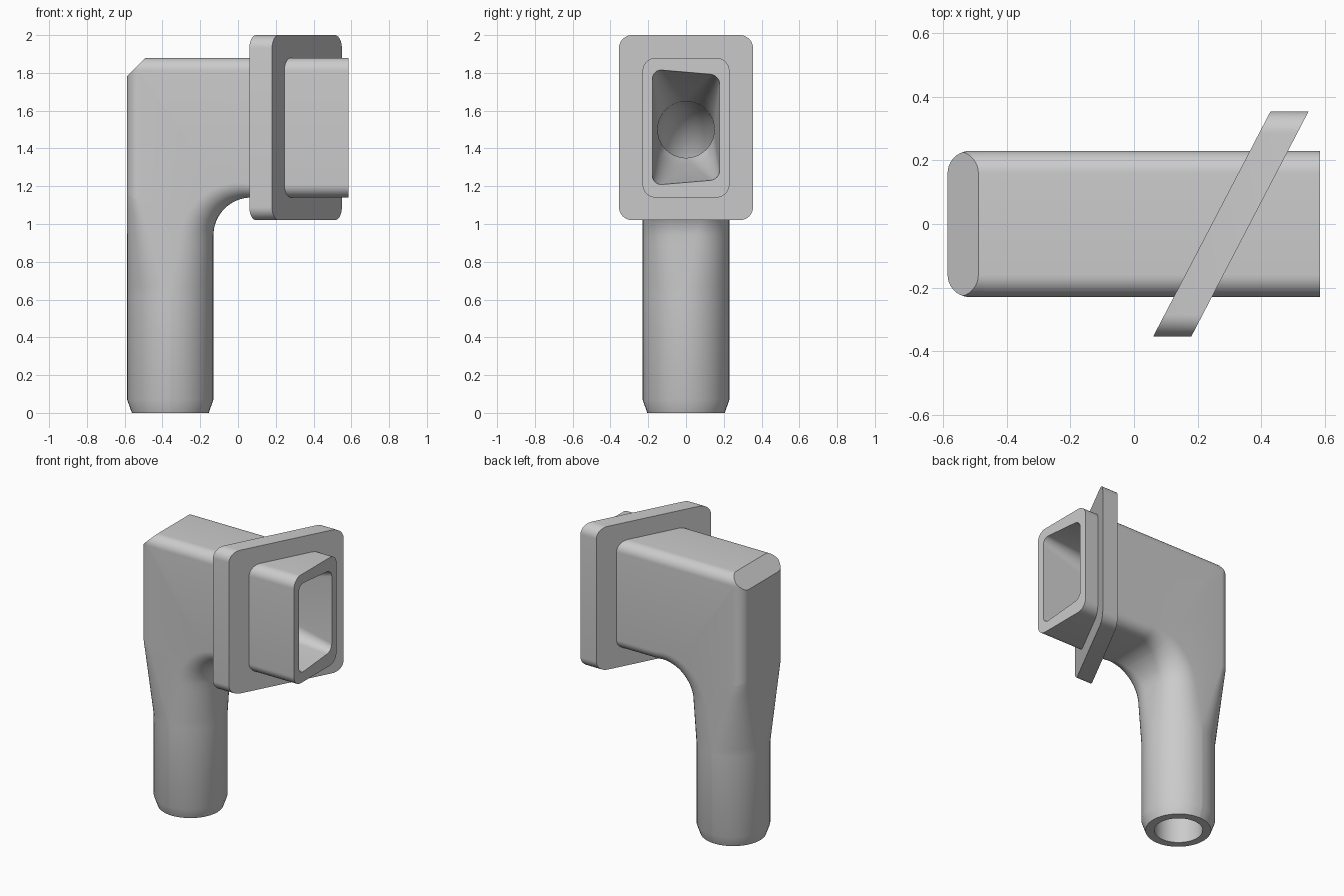
import bpy, bmesh
from math import sin, cos, tan, pi, radians, atan2
from mathutils import Vector

if "Cube" in bpy.data.objects:
    bpy.data.objects.remove(bpy.data.objects["Cube"])

N = 10                       # segments per rounded corner
PX, PZ = 0.07, 0.94          # pivot of the inside bend
HALF_Y, EDGE = 0.23, 0.07    # half width and edge radius of the square duct


def corners(hy, r_in, r_out):
    """Rounded-rectangle walk: yields (is_outer, distance from that side, y)."""
    arc = [i / N * pi / 2 for i in range(N + 1)]
    half = [(False, r_in * (1 - cos(t)), hy - r_in + r_in * sin(t)) for t in arc]
    half += [(True, r_out * (1 - cos(t)), hy - r_out + r_out * sin(t)) for t in reversed(arc)]
    return half + [(o, d, -y) for o, d, y in reversed(half)]


def outer_ring(a, r_in, r_out, inset=0.0, dx=0.0, dz=0.0):
    """Section of the elbow on a plane turned by angle a about the pivot."""
    pts = []
    for is_outer, d, y in corners(HALF_Y - inset, r_in, r_out):
        d += inset
        if is_outer:
            t = min((0.657 - d) / max(cos(a), 1e-6), (0.94 - d) / max(sin(a), 1e-6))
        else:
            t = 0.2 + d
        pts.append(Vector((PX - cos(a) * t + dx, y, PZ + sin(a) * t + dz)))
    return pts


def bore_ring(cx, cz, a, hv, hy, r, skew=0.0):
    """Section of the inner passage, same point order as the outer ring."""
    pts = []
    for is_outer, d, y in corners(hy, r, r):
        s = (hv - d) * (1 if is_outer else -1) * (1 - skew * y)
        pts.append(Vector((cx - cos(a) * s, y, cz + sin(a) * s)))
    return pts


def loft(rings):
    """Skin a closed chain of rings."""
    bm = bmesh.new()
    vr = [[bm.verts.new(p) for p in r] for r in rings]
    n = len(rings[0])
    for k in range(len(vr)):
        A, B = vr[k], vr[(k + 1) % len(vr)]
        for i in range(n):
            j = (i + 1) % n
            bm.faces.new((A[i], A[j], B[j], B[i]))
    bmesh.ops.remove_doubles(bm, verts=bm.verts, dist=1e-5)
    return bm


def finish(bm, name):
    bmesh.ops.recalc_face_normals(bm, faces=bm.faces)
    me = bpy.data.meshes.new(name)
    bm.to_mesh(me)
    bm.free()
    ob = bpy.data.objects.new(name, me)
    bpy.context.collection.objects.link(ob)
    bpy.ops.object.select_all(action='DESELECT')
    bpy.context.view_layer.objects.active = ob
    ob.select_set(True)
    bpy.ops.object.shade_smooth_by_angle(angle=radians(25))


def blend(z):
    """Outer corner radius: round pipe below, square duct above."""
    f = min(max((z - 0.62) / 0.53, 0), 1)
    return HALF_Y + (EDGE - HALF_Y) * f


# Round pipe with a chamfered foot, blending towards square
rings = [outer_ring(0, 0.205, 0.205, inset=0.025, dz=-PZ),
         outer_ring(0, HALF_Y, HALF_Y, dz=0.07 - PZ)]
for i in range(6):
    z = 0.62 + 0.32 * i / 6
    rings.append(outer_ring(0, HALF_Y - 0.05 * i / 6, blend(z), dz=z - PZ))

# Elbow, fanned around the inside bend
miter = [atan2(0.94 - d, 0.657 - d) for d in (0, 0.035, EDGE)]
knee = atan2(1.15 - PZ, 0.657)
for a in sorted([radians(6 * i) for i in range(16)] + miter + [knee]):
    f = a / (pi / 2)
    z_out = PZ + 0.657 * tan(min(a, 1.0))
    rings.append(outer_ring(a, 0.18 + (EDGE - 0.18) * f, blend(z_out)))

# Square duct end, then the tapered mouth and passage back down to the foot
rings.append(outer_ring(pi / 2, EDGE, EDGE, dx=0.585 - PX))
rings.append(bore_ring(0.585, 1.512, pi / 2, 0.292, 0.178, 0.05, skew=0.29))
rings.append(bore_ring(0.0, 1.5, pi / 2, 0.19, 0.155, 0.12))
for i in range(9):
    a = pi / 2 * (1 - i / 8)
    rings.append(bore_ring(-0.1 - 0.26 * cos(a), 1.24 + 0.26 * sin(a), a, 0.15, 0.15, 0.15))
rings.append(bore_ring(-0.36, 0, 0, 0.15, 0.15, 0.15))
bm = loft(rings)

# Flat cut across the top back corner
cut = bmesh.ops.bisect_plane(bm, geom=bm.verts[:] + bm.edges[:] + bm.faces[:],
                             plane_co=(-0.49, 0, 1.88), plane_no=(-1, 0, 1),
                             clear_outer=True)
rim = [e for e in bm.edges if e.is_boundary]
bmesh.ops.holes_fill(bm, edges=rim, sides=0)
finish(bm, "elbow_duct")


# Slanted mounting flange: a sheared rounded frame around the duct
def frame_ring(hy, hz, r, dx):
    return [Vector((0.305 + p.y * 0.37 / 0.71 + dx, p.y, p.z))
            for p in bore_ring(0, 1.51, pi / 2, hz, hy, r)]


outer, inner = (0.355, 0.49, 0.07), (0.215, 0.355, 0.06)
finish(loft([frame_ring(*outer, -0.06), frame_ring(*outer, 0.06),
             frame_ring(*inner, 0.06), frame_ring(*inner, -0.06)]), "slanted_flange")
